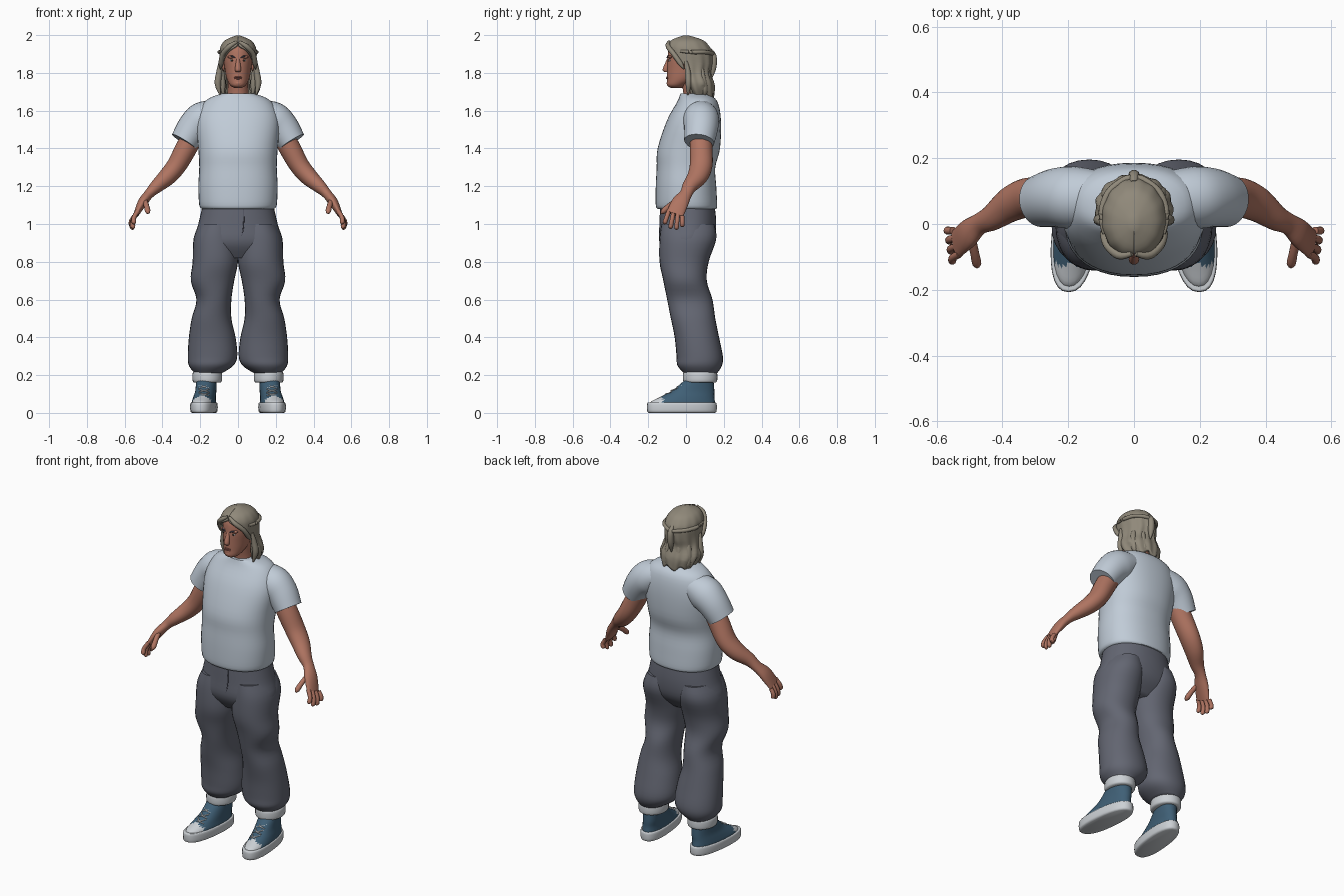
import bpy, bmesh, math
from mathutils import Matrix, Vector

cube = bpy.data.objects.get("Cube")
if cube:
    bpy.data.objects.remove(cube, do_unlink=True)


def material(name, red, green, blue):
    colour = (red, green, blue, 1)
    made = bpy.data.materials.new(name)
    made.use_nodes = True
    made.diffuse_color = colour
    made.node_tree.nodes["Principled BSDF"].inputs["Base Color"].default_value = colour
    return made


skin = material("skin", .43, .175, .12)
shirt_grey = material("pale grey cotton", .53, .6, .68)
trouser_grey = material("slate trousers", .125, .133, .168)
seam_grey = material("dark seam", .07, .07, .1)
hair_tan = material("ash blond hair", .28, .25, .195)
shoe_blue = material("blue canvas", .05, .115, .18)
white = material("off white", .6, .63, .66)
lip_red = material("lips", .3, .1, .08)
eye_dark = material("dark eye", .03, .03, .02)


def spline(rows, steps=4):
    """Smooth curve through rows of numbers."""
    rows = [Vector(row) for row in rows]
    last = len(rows) - 1
    smooth = []
    for i in range(last):
        before, here, after = rows[max(i - 1, 0)], rows[i], rows[i + 1]
        beyond = rows[min(i + 2, last)]
        leave, arrive = (after - before) / 2, (beyond - here) / 2
        for step in range(steps):
            t = step / steps
            ease = t * t * (3 - 2 * t)
            smooth.append(here.lerp(after, ease)
                          + leave * (t * (1 - t) ** 2) - arrive * (t * t * (1 - t)))
    return smooth + [rows[last]]


def finish(name, bm, mats, mirror=False):
    bmesh.ops.recalc_face_normals(bm, faces=bm.faces)
    mesh = bpy.data.meshes.new(name)
    bm.to_mesh(mesh)
    bm.free()
    for mat in mats:
        mesh.materials.append(mat)
    mesh.shade_smooth()
    mesh.set_sharp_from_angle(angle=math.radians(50))
    part = bpy.data.objects.new(name, mesh)
    bpy.context.collection.objects.link(part)
    if mirror:
        part.modifiers.new("Mirror", "MIRROR").use_mirror_merge = False
    return part


def bridge(bm, loops, closed):
    for lower, upper in zip(loops, loops[1:]):
        count = len(lower)
        for k in range(count if closed else count - 1):
            n = (k + 1) % count
            bm.faces.new((lower[k], lower[n], upper[n], upper[k]))


def loft(name, rows, mats, mirror=False, upright=False, sides=28, power=2,
         bend=None, paint=None):
    """Skin through oval rings; each row is x, y, z, side radius, depth radius."""
    rings = spline(rows)
    centres = [Vector(ring[:3]) for ring in rings]
    bm = bmesh.new()
    loops = []
    for i, ring in enumerate(rings):
        along = Vector((0, 0, 1))
        if not upright:
            along = centres[min(i + 1, len(rings) - 1)] - centres[max(i - 1, 0)]
            along.normalize()
        depth = (Vector((0, 1, 0)) - along * along.y).normalized()
        side = depth.cross(along)
        loop = []
        for k in range(sides):
            c, s = math.cos(math.tau * k / sides), math.sin(math.tau * k / sides)
            u = math.copysign(abs(c) ** (2 / power), c) * max(ring[3], .002)
            v = math.copysign(abs(s) ** (2 / power), s) * max(ring[4], .002)
            point = centres[i] + side * u + depth * v
            loop.append(bm.verts.new(bend(point) if bend else point))
        loops.append(loop)
    bridge(bm, loops, closed=True)
    bm.faces.new(loops[0])
    bm.faces.new(loops[-1])
    if paint:
        for face in bm.faces:
            face.material_index = paint(face.calc_center_median())
    return finish(name, bm, mats, mirror)


def stack(name, rows, mats, **options):
    """Level rings given as height, inner x, outer x, front y, back y."""
    rings = [((inner + outer) / 2, (front + back) / 2, z, (outer - inner) / 2, (back - front) / 2)
             for z, inner, outer, front, back in rows]
    return loft(name, rings, mats, upright=True, **options)


def column(name, rows, mats, **options):
    """Centred level rings given as height, half width, front y, back y."""
    return stack(name, [(z, -half, half, front, back) for z, half, front, back in rows],
                 mats, **options)


def strand(name, points, thick, mat, mirror=True, start=.6, end=.2):
    """Round lock, finger or cord, fullest in the middle."""
    last = len(points) - 1
    rows = []
    for i, point in enumerate(points):
        radius = thick * (start if i == 0 else end if i == last else 1)
        rows.append((*point, radius, radius))
    return loft(name, rows, [mat], mirror, sides=10)


def ball(name, centre, scale, mat, mirror=False):
    bm = bmesh.new()
    bmesh.ops.create_uvsphere(bm, u_segments=16, v_segments=10, radius=1,
                              matrix=Matrix.LocRotScale(Vector(centre), None, Vector(scale)))
    return finish(name, bm, [mat], mirror)


# Shirt body and sleeves
column("shirt_body", [(1.08, .19, -.15, .16), (1.1, .205, -.16, .165), (1.2, .21, -.16, .16),
                      (1.3, .205, -.155, .155), (1.4, .21, -.15, .18), (1.55, .22, -.1, .185),
                      (1.65, .175, -.045, .165), (1.69, .09, -.03, .115)],
       [shirt_grey], sides=40, power=2.25)
loft("sleeves", [(.1, .08, 1.59, .07, .08), (.18, .08, 1.555, .095, .095),
                 (.235, .08, 1.51, .087, .09), (.285, .07, 1.435, .075, .08)],
     [shirt_grey], mirror=True)

# Arms running into palms, then fingers and thumbs
loft("arms", [(.22, .08, 1.5, .055, .06), (.275, .08, 1.4, .057, .06), (.325, .08, 1.31, .052, .06),
              (.375, .06, 1.25, .047, .054), (.43, .02, 1.2, .036, .04), (.47, 0, 1.16, .026, .033),
              (.505, -.03, 1.115, .025, .045), (.54, -.06, 1.05, .014, .046)],
     [skin], mirror=True)
index_root, little_root = Vector((.53, -.09, 1.07)), Vector((.55, -.02, 1.04))
index_tip, little_tip = Vector((.555, -.115, 1)), Vector((.566, -.02, .985))
fingers = ("index", "middle", "ring", "little")
for i, label in enumerate(fingers):
    across = i / (len(fingers) - 1)
    root, tip = index_root.lerp(little_root, across), index_tip.lerp(little_tip, across)
    if label in ("middle", "ring"):
        tip.z -= .02
    knuckle = root.lerp(tip, .5) + Vector((.008, 0, 0))
    strand(label + "_fingers", [root, knuckle, root.lerp(tip, .9), tip], .012, skin, start=1)
strand("thumbs", [(.495, -.04, 1.13), (.484, -.09, 1.095), (.478, -.12, 1.067), (.477, -.133, 1.055)],
       .014, skin, start=1)

# Trousers: seat, legs, fly seam and turned-up cuffs
column("trouser_seat", [(1.11, .185, -.135, .15), (1, .21, -.14, .16), (.9, .235, -.14, .145),
                        (.82, .17, -.09, .08)], [trouser_grey], sides=36, power=2.2)
stack("trouser_legs", [(1, .02, .2, -.13, .15), (.92, 0, .235, -.14, .16), (.8, 0, .24, -.14, .12),
                       (.7, .02, .25, -.12, .11), (.6, .035, .22, -.1, .14),
                       (.5, .035, .245, -.08, .155), (.4, .013, .26, -.06, .175),
                       (.3, .004, .266, -.05, .195), (.25, .025, .26, -.045, .19),
                       (.21, .085, .23, -.01, .165)],
      [trouser_grey], mirror=True, power=2.15)
strand("fly_seam", [(.03, -.136, 1.08), (.03, -.138, 1), (.02, -.14, .94), (0, -.14, .92)],
       .003, seam_grey, mirror=False)
stack("trouser_cuffs", [(z, .085 + inset, .24 - inset, inset - .015, .165 - inset)
                        for z, inset in ((.16, .01), (.17, 0), (.21, 0), (.22, .01))],
      [white], mirror=True)


# Shoes with toes pointing slightly outward, white soles and toe caps
def toe_out(point):
    return Vector((point.x - .1 * point.y, point.y, point.z))


def toe_cap(centre):
    return 1 if centre.y < -.125 and centre.z < .1 else 0


stack("shoe_soles", [(z, .11 + inset, .246 - inset, inset - .206, .162 - inset)
                     for z, inset in ((0, .01), (.01, 0), (.05, 0), (.055, .01))],
      [white], mirror=True, power=2.4, bend=toe_out)
stack("shoe_uppers", [(.04, .115, .24, -.195, .155), (.06, .117, .24, -.185, .153),
                      (.085, .12, .235, -.135, .15), (.12, .12, .228, -.07, .15),
                      (.18, .12, .228, 0, .145)],
      [shoe_blue, white], mirror=True, power=2.2, bend=toe_out, paint=toe_cap)
for rung in range(4):
    y, z = -.122 + .032 * rung, .09 + .02 * rung
    for way in (-1, 1):
        strand("shoe_laces", [(.18 + way * s * .028, y + .014 * abs(s) + .012 * (s + 1),
                               z + .008 * (s + 1)) for s in (-1, 0, 1)], .004, white, end=.6)

# Neck, head and face
column("neck", [(1.62, .065, -.01, .11), (1.7, .055, -.015, .1), (1.78, .055, -.03, .09)], [skin])
column("head", [(1.72, .02, -.08, -.02), (1.735, .042, -.1, 0), (1.77, .06, -.1, .06),
                (1.82, .07, -.1, .1), (1.88, .076, -.098, .105), (1.94, .068, -.085, .1),
                (1.98, .02, -.03, .03)], [skin], sides=32)
column("nose", [(1.875, .009, -.1, -.08), (1.82, .016, -.124, -.09), (1.805, .012, -.115, -.09)],
       [skin], sides=14)
ball("brow_ridges", (.032, -.083, 1.884), (.024, .012, .008), skin, mirror=True)
ball("ears", (.077, .015, 1.84), (.01, .02, .03), skin, mirror=True)
ball("eye_whites", (.031, -.085, 1.866), (.012, .006, .005), white, mirror=True)
ball("irises", (.031, -.09, 1.866), (.005, .003, .005), eye_dark, mirror=True)
ball("chin", (0, -.083, 1.745), (.024, .02, .016), skin)
for label, z in (("upper_lip", 1.777), ("lower_lip", 1.77)):
    ball(label, (0, -.099, z), (.02, .007, .004), lip_red)
strand("eyebrows", [(.015, -.1, 1.88), (.032, -.095, 1.888), (.052, -.076, 1.884)],
       .004, seam_grey)

# Hair shell open over the face: height, half width, front y, back y, half opening in degrees
hair_rows = [(1.998, .01, -.015, .015, 0), (1.975, .065, -.075, .087, 0),
             (1.945, .09, -.1, .12, 5), (1.91, .098, -.105, .138, 35), (1.85, .097, -.1, .14, 72),
             (1.8, .102, -.08, .13, 88), (1.74, .118, -.055, .15, 73), (1.68, .09, -.02, .15, 72)]
columns = 72
bm = bmesh.new()
layers = []
for z, half, front, back, opening in spline(hair_rows):
    edge = math.radians(max(opening, .3))
    waviness = min(1, (2 - z) * 6)
    layer = []
    for k in range(columns + 1):
        angle = edge + (math.tau - 2 * edge) * k / columns
        wave = 1 + .025 * waviness * math.sin(angle * 13 + math.sin(z * 30) / 2)
        ragged = .012 * math.sin(angle * 7) if z < 1.74 else 0
        layer.append(bm.verts.new((half * wave * math.sin(angle),
                                   (front + back) / 2 - (back - front) / 2 * wave * math.cos(angle),
                                   z + ragged)))
    layers.append(layer)
bridge(bm, layers, closed=False)
bm.faces.new(layers[0])
shell = finish("hair_shell", bm, [hair_tan]).modifiers.new("Solidify", "SOLIDIFY")
shell.thickness = .016
shell.offset = -1

# Loose front locks, swept-back strands and the tied tail
strand("fringe_locks", [(.006, -.09, 1.965), (.045, -.095, 1.94), (.08, -.065, 1.9),
                        (.09, -.03, 1.85), (.093, -.01, 1.82)], .013, hair_tan)
strand("side_locks", [(.092, 0, 1.86), (.1, .01, 1.8), (.107, .013, 1.74), (.093, .01, 1.68)],
       .016, hair_tan)
strand("inner_locks", [(.085, .02, 1.82), (.083, .03, 1.74), (.077, .03, 1.68)], .017, hair_tan)
strand("swept_strands", [(.09, -.03, 1.915), (.098, .03, 1.91), (.078, .095, 1.91),
                         (.03, .134, 1.905), (0, .14, 1.9)], .011, hair_tan, end=1)
strand("tied_tail", [(0, .125, 1.925), (0, .145, 1.89), (0, .145, 1.83), (0, .137, 1.775)],
       .017, hair_tan, mirror=False)
for x in (.035, .08):
    y = .15 - x * .65
    strand("back_locks", [(x * .8, y - .02, 1.84), (x, y - .01, 1.77), (x, y, 1.71),
                          (x * .9, y, 1.675)], .018, hair_tan)
